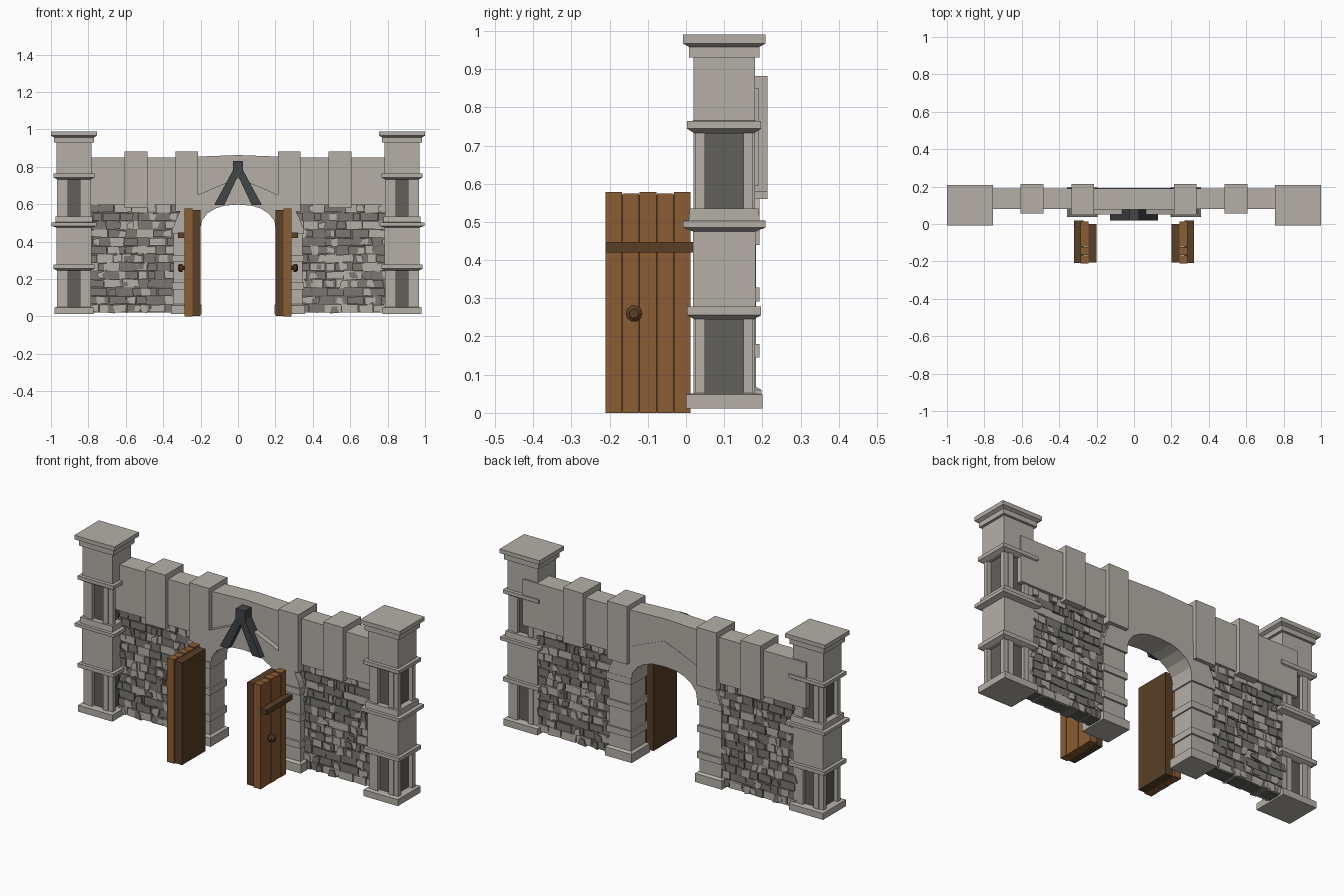
import bpy, bmesh, random
from math import cos, sin, pi

if "Cube" in bpy.data.objects:
    bpy.data.objects.remove(bpy.data.objects["Cube"])

random.seed(4)


def mat(name, c):
    m = bpy.data.materials.new(name)
    m.diffuse_color = (*c, 1)
    m.use_nodes = True
    m.node_tree.nodes["Principled BSDF"].inputs["Base Color"].default_value = m.diffuse_color
    return m


STONE = mat("pale_stone", (0.46, 0.43, 0.39))
DARK = mat("dark_stone", (0.12, 0.115, 0.105))
MID = mat("mid_stone", (0.2, 0.19, 0.175))
IRON = mat("slate", (0.055, 0.058, 0.063))
WOOD = mat("wood", (0.26, 0.11, 0.035))
DWOOD = mat("dark_wood", (0.1, 0.05, 0.02))


def finish(name, bm, mats):
    bmesh.ops.recalc_face_normals(bm, faces=bm.faces)
    me = bpy.data.meshes.new(name)
    bm.to_mesh(me)
    bm.free()
    for m in mats:
        me.materials.append(m)
    ob = bpy.data.objects.new(name, me)
    bpy.context.collection.objects.link(ob)
    return ob


def add_box(bm, x, y, z, jit=0.0, mi=0):
    """Box from (min, max) ranges, with optional corner jitter in x and z."""
    d = {}
    for i in (0, 1):
        for k in (0, 1):
            dx, dz = random.uniform(-jit, jit), random.uniform(-jit, jit)
            for j in (0, 1):
                d[i, j, k] = bm.verts.new((x[i] + dx, y[j], z[k] + dz))
    for q in ("000 100 110 010", "001 101 111 011", "000 100 101 001",
              "010 110 111 011", "000 010 011 001", "100 110 111 101"):
        f = bm.faces.new([d[tuple(map(int, c))] for c in q.split()])
        f.material_index = mi


def box(name, x, y, z, m=STONE, s=1):
    bm = bmesh.new()
    add_box(bm, sorted((s * x[0], s * x[1])), y, z)
    return finish(name, bm, [m])


def square_lathe(name, cx, cy, rings, m=STONE):
    """Stack of rectangles: each ring is (z, half_x, half_y)."""
    bm = bmesh.new()
    loops = [[bm.verts.new((cx + a * hx, cy + b * hy, z))
              for a, b in ((-1, -1), (1, -1), (1, 1), (-1, 1))] for z, hx, hy in rings]
    for lo, hi in zip(loops, loops[1:]):
        for i in range(4):
            j = (i + 1) % 4
            bm.faces.new((lo[i], lo[j], hi[j], hi[i]))
    bm.faces.new(loops[0])
    bm.faces.new(loops[-1])
    return finish(name, bm, [m])


def extrude_strip(name, lower, upper, y0, y1, m=STONE):
    """Solid between two matching x-z polylines, extruded from y0 to y1."""
    bm = bmesh.new()
    rows = [[bm.verts.new((p[0], y, p[1])) for p in pts]
            for y in (y0, y1) for pts in (lower, upper)]
    a, b, c, d = rows
    for i in range(len(lower) - 1):
        for p, q in ((a, b), (c, d), (a, c), (b, d)):
            bm.faces.new((p[i], p[i + 1], q[i + 1], q[i]))
    for i in (0, -1):
        bm.faces.new((a[i], b[i], d[i], c[i]))
    return finish(name, bm, [m])


for s, side in ((-1, "left"), (1, "right")):
    px, py = s * 0.877, 0.1

    # end pillar: base, panelled stages, bands and cap
    square_lathe(side + "_pillar_base", px, py,
                 [(0.012, .105, .1), (0.048, .105, .1), (0.052, .09, .08)])
    for n, z0 in (("lower", 0.05), ("upper", 0.535)):
        z1 = z0 + 0.2
        box(f"{side}_{n}_panel_core", (.81, .944), (.04, .16), (z0, z1), DARK, s)
        bm = bmesh.new()
        for a in (-1, 1):
            for b in (-1, 1):
                for x, y in (((.033, .064), (.045, .08)), ((.06, .09), (.05, .075))):
                    add_box(bm, sorted((px + a * x[0], px + a * x[1])),
                            sorted((py + b * y[0], py + b * y[1])), (z0, z1))
        finish(f"{side}_{n}_corner_posts", bm, [STONE])
    square_lathe(side + "_pillar_lower_stage", px, py,
                 [(.245, .088, .078), (.256, .11, .097), (.278, .11, .097), (.279, .093, .082),
                  (.475, .093, .082), (.485, .121, .108), (.503, .121, .108),
                  (.504, .1, .093), (.535, .1, .09)])
    square_lathe(side + "_pillar_upper_stage", px, py,
                 [(.732, .088, .078), (.744, .11, .097), (.764, .11, .097), (.765, .093, .08),
                  (.93, .093, .08), (.931, .106, .092), (.958, .106, .092),
                  (.967, .123, .108), (.99, .123, .108)])

    # brick wall with irregular courses
    box(side + "_wall_core", (.29, .8), (.1, .165), (.02, .6), DARK, s)
    bm = bmesh.new()
    rows, h = 13, 0.58 / 13
    for r in range(rows):
        x = 0.3
        z = 0.02 + r * h
        while x < 0.79:
            w = random.uniform(.04, .1)
            x1 = min(x + w, .8)
            o = random.uniform(0, .007)
            add_box(bm, sorted((s * (x + .002), s * (x1 - .002))), (.088 + o, .178 - o),
                    (z + .002, z + h - .002), .0025, random.choice((0, 0, 1)))
            # weathered pale patch on some bricks
            if random.random() < .55:
                c = random.uniform(x, x1)
                add_box(bm, sorted((s * (c - .018), s * min(c + .018, .8))),
                        (.086, .18), (z + .004, z + h - .006), .008,
                        random.choice((0, 1, 1)))
            x = x1
    finish(side + "_brick_wall", bm, [MID, STONE])

    # lintel beam and capping blocks
    box(side + "_lintel", (.2, .87), (.08, .19), (.595, .85), STONE, s)
    box(side + "_outer_capping_block", (.485, .608), (.055, .213), (.58, .882), STONE, s)
    box(side + "_inner_capping_block", (.213, .335), (.05, .213), (.56, .882), STONE, s)

    # arch jamb with projecting quoins
    jx, jy = s * .277, .118
    square_lathe(side + "_jamb_base", jx, jy,
                 [(.012, .082, .08), (.06, .082, .08), (.068, .07, .066)])
    box(side + "_jamb_shaft", (.21, .345), (.055, .183), (.06, .47), STONE, s)
    for i, z in enumerate((.145, .292, .44)):
        square_lathe(f"{side}_jamb_quoin_{i}", jx, jy,
                     [(z, .075, .075), (z + .036, .075, .075)])

    # open door leaf: dark inner slab, plank outer face, strap and knob
    box(side + "_door_slab", (.2, .248), (-.205, .0), (.002, .57), DWOOD, s)
    bm = bmesh.new()
    n, pw = 5, .225 / 5
    for i in range(n):
        y = -.212 + i * pw
        e = .004 * (i % 2)
        add_box(bm, sorted((s * .244, s * (.287 - e / 2))), (y + .0008, y + pw - .0008),
                (0, .578 - e))
    finish(side + "_door_planks", bm, [WOOD])
    box(side + "_door_strap", (.27, .322), (-.208, .018), (.42, .448), DWOOD, s)
    bm = bmesh.new()
    prof = ((.28, .013), (.296, .013), (.298, .022), (.314, .022), (.322, .012))
    loops = [[bm.verts.new((s * x, -.136 + r * cos(k * pi / 5), .26 + r * sin(k * pi / 5)))
              for k in range(10)] for x, r in prof]
    for lo, hi in zip(loops, loops[1:]):
        for k in range(10):
            j = (k + 1) % 10
            bm.faces.new((lo[k], lo[j], hi[j], hi[k]))
    bm.faces.new(loops[0])
    bm.faces.new(loops[-1])
    finish(side + "_door_knob", bm, [DWOOD])


def mirrored(half):
    """Full polyline from its left half, which ends on x = 0."""
    return half + [(-x, z) for x, z in reversed(half[:-1])]


# arch ring over the opening
inner = mirrored([(-.203, .46), (-.195, .51), (-.165, .55), (-.12, .578), (-.07, .593), (0, .598)])
outer = mirrored([(-.35, .46), (-.335, .51), (-.305, .572), (-.21, .652), (-.1, .7), (0, .74)])
extrude_strip("arch_ring", inner, outer, .05, .192)

# slightly peaked centre lintel
extrude_strip("centre_lintel", mirrored([(-.215, .62), (0, .62)]),
              mirrored([(-.215, .855), (0, .863)]), .078, .19)

# dark chevron keystone
extrude_strip("chevron_keystone", mirrored([(-.073, .597), (0, .752)]),
              mirrored([(-.127, .597), (-.028, .832), (0, .832)])[0:1]
              + [(0, .832)] + [(.127, .597)], .02, .085, IRON)
box("chevron_tip", (-.028, .028), (.02, .085), (.765, .832), IRON)
